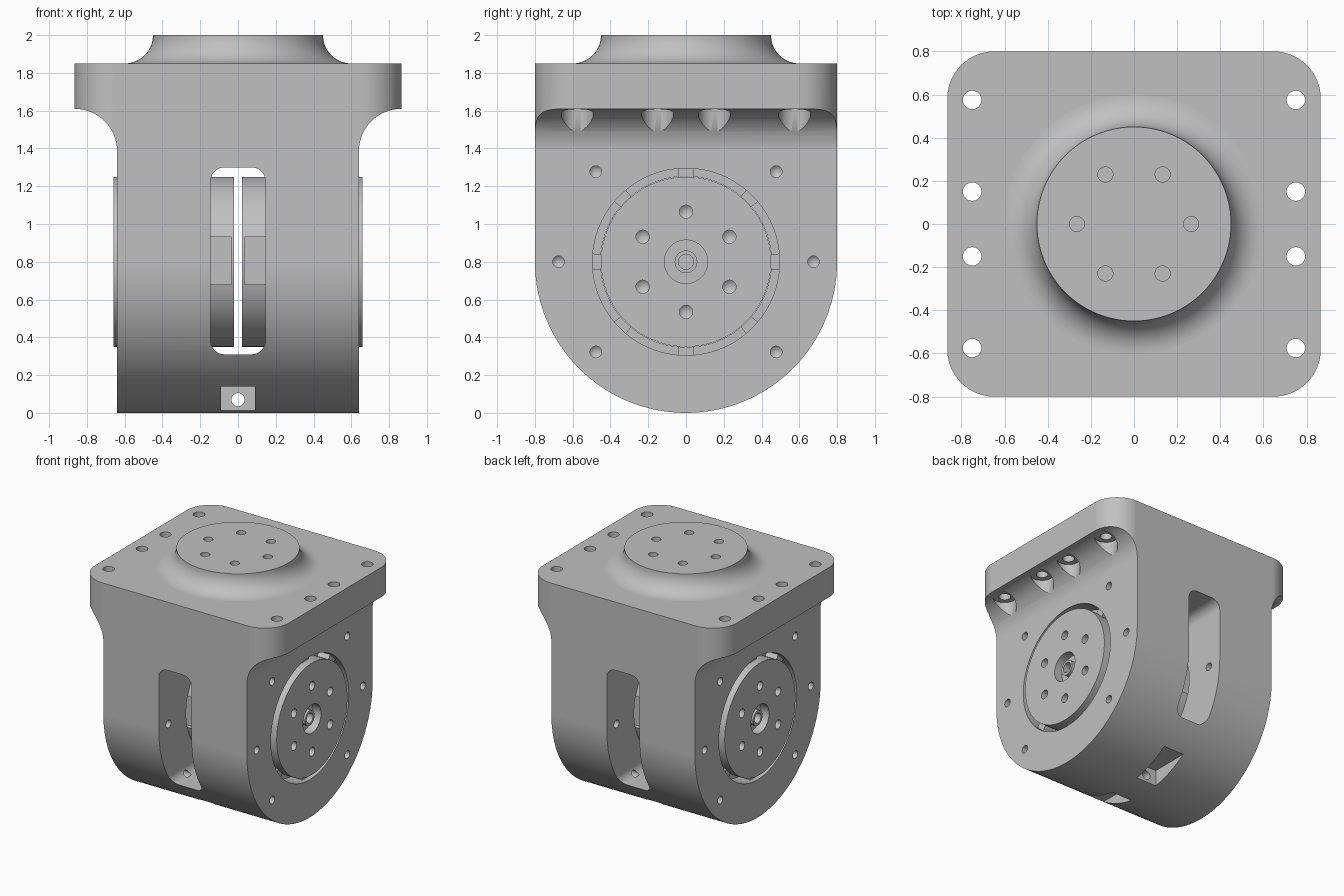
import bpy, bmesh
from math import sin, cos, pi, radians

cube = bpy.data.objects.get("Cube")
if cube:
    bpy.data.objects.remove(cube, do_unlink=True)

grey = bpy.data.materials.new("satin grey")
grey.use_nodes = True
grey.diffuse_color = (0.53, 0.53, 0.53, 1)
bsdf = next(n for n in grey.node_tree.nodes if n.type == 'BSDF_PRINCIPLED')
bsdf.inputs["Base Color"].default_value = grey.diffuse_color
bsdf.inputs["Roughness"].default_value = 0.6

AXIS_Z = 0.8          # height of the side hubs' axis
BORE, HUB_R = 0.495, 0.45


def arc(cu, cv, r, a0, a1, n):
    return [(cu + r * cos(radians(a0 + (a1 - a0) * i / n)),
             cv + r * sin(radians(a0 + (a1 - a0) * i / n))) for i in range(n + 1)]


def circle(cu, cv, r, n=32):
    return arc(cu, cv, r, 0, 360, n)[:-1]


def rect(u0, u1, v0, v1):
    return [(u0, v0), (u1, v0), (u1, v1), (u0, v1)]


def round_rect(u0, u1, v0, v1, r, n=12):
    return (arc(u1 - r, v1 - r, r, 0, 90, n) + arc(u0 + r, v1 - r, r, 90, 180, n)
            + arc(u0 + r, v0 + r, r, 180, 270, n) + arc(u1 - r, v0 + r, r, 270, 360, n))


def make(name, bm):
    bmesh.ops.recalc_face_normals(bm, faces=bm.faces)
    mesh = bpy.data.meshes.new(name)
    bm.to_mesh(mesh)
    bm.free()
    mesh.materials.append(grey)
    ob = bpy.data.objects.new(name, mesh)
    bpy.context.collection.objects.link(ob)
    return ob


def prism(name, pts, axis, lo, hi, tip=0):
    """Extrude a 2D outline along an axis; tip makes a drill point at the far end."""
    place = {'X': lambda u, v, w: (w, u, v),
             'Y': lambda u, v, w: (u, w, v),
             'Z': lambda u, v, w: (u, v, w)}[axis]
    bm = bmesh.new()
    a = [bm.verts.new(place(u, v, lo)) for u, v in pts]
    b = [bm.verts.new(place(u, v, hi)) for u, v in pts]
    n = len(pts)
    bm.faces.new(a)
    for i in range(n):
        bm.faces.new((a[i], a[(i + 1) % n], b[(i + 1) % n], b[i]))
    if tip:
        cu, cv = sum(p[0] for p in pts) / n, sum(p[1] for p in pts) / n
        apex = bm.verts.new(place(cu, cv, hi + tip))
        for i in range(n):
            bm.faces.new((b[i], b[(i + 1) % n], apex))
    else:
        bm.faces.new(b)
    return make(name, bm)


def boolean(ob, cutter, op='DIFFERENCE'):
    mod = ob.modifiers.new("cut", 'BOOLEAN')
    mod.operation, mod.solver, mod.object = op, 'EXACT', cutter
    bpy.context.view_layer.objects.active = ob
    bpy.ops.object.modifier_apply(modifier=mod.name)
    bpy.data.objects.remove(cutter, do_unlink=True)


def cut(ob, *args, **kw):
    boolean(ob, prism("cutter", *args, **kw))


def finish(ob):
    bpy.ops.object.select_all(action='DESELECT')
    ob.select_set(True)
    bpy.context.view_layer.objects.active = ob
    bpy.ops.object.shade_smooth_by_angle(angle=radians(30))
    mod = ob.modifiers.new("weighted normals", 'WEIGHTED_NORMAL')
    mod.keep_sharp = True


# Housing: front profile with filleted flange, trimmed by side and plan outlines
right_edge = [(0.64, -0.2)] + arc(0.865, 1.385, 0.225, 180, 90, 16) + [(0.865, 1.85)]
outline = right_edge + [(-x, z) for x, z in reversed(right_edge)]
housing = prism("housing", outline, 'Y', -1, 1)
side = [(0.8, 2.5), (-0.8, 2.5)] + arc(0, AXIS_Z, 0.8, 180, 360, 64)
boolean(housing, prism("side_trim", side, 'X', -1.2, 1.2), 'INTERSECT')
plan = round_rect(-0.866, 0.866, -0.8005, 0.8005, 0.22, 16)
boolean(housing, prism("plan_trim", plan, 'Z', -0.5, 2.5), 'INTERSECT')

# Hub bore, wide in the middle and stepped at each mouth
cut(housing, circle(0, AXIS_Z, HUB_R + 0.002, 96), 'X', -1, 1)
cut(housing, circle(0, AXIS_Z, BORE - 0.002, 96), 'X', -0.145, 0.145)
for s in (-1, 1):
    cut(housing, circle(0, AXIS_Z, BORE, 96), 'X', s * 0.5, s * 0.8)

# Front and back windows
cut(housing, round_rect(-0.146, 0.146, 0.31, 1.30, 0.075), 'Y', -1, 1)

# Bottom screw pockets and the hole joining them
for s in (-1, 1):
    cut(housing, rect(-0.09, 0.09, -0.1, 0.14), 'Y', s * 0.14, s * 1)
cut(housing, circle(0, 0.07, 0.035, 24), 'Y', -0.5, 0.5)

# Flange bolt holes with counterbores in the fillet
for sx in (-1, 1):
    for y in (-0.575, -0.15, 0.15, 0.575):
        cut(housing, circle(sx * 0.75, y, 0.085), 'Z', 1.2, 1.609)
        cut(housing, circle(sx * 0.75, y, 0.043, 24), 'Z', 1.5, 2)

# Screw holes around each hub, drilled from outside and from the window
for s in (-1, 1):
    for a in (0, 45, 135, 180, 225, 315):
        hole = circle(0.675 * cos(radians(a)), AXIS_Z + 0.675 * sin(radians(a)), 0.031, 20)
        cut(housing, hole, 'X', s * 0.7, s * 0.5, tip=-s * 0.03)
        if a != 45 and a != 135:
            cut(housing, hole, 'X', s * 0.1, s * 0.25, tip=s * 0.03)
finish(housing)

# Output boss: lathed disc with concave foot
profile = [(0.6, 1.84)] + arc(0.6, 2.0, 0.15, 270, 180, 14)
bm = bmesh.new()
N = 96
rings = [[bm.verts.new((r * cos(2 * pi * i / N), r * sin(2 * pi * i / N), z))
          for i in range(N)] for r, z in profile]
for lo, hi in zip(rings, rings[1:]):
    for i in range(N):
        j = (i + 1) % N
        bm.faces.new((lo[i], lo[j], hi[j], hi[i]))
bm.faces.new(rings[0])
bm.faces.new(rings[-1])
boss = make("output_boss", bm)
for k in range(6):
    a = k * pi / 3
    cut(boss, circle(0.265 * cos(a), 0.265 * sin(a), 0.035, 24), 'Z', 1.88, 2.1)
finish(boss)

# Side hubs with bolt holes, centre socket and rim pockets
for s, label in ((1, "left"), (-1, "right")):
    hub = prism(label + "_hub", circle(0, AXIS_Z, HUB_R, 96), 'X', s * 0.02, s * 0.66)
    for k in range(6):
        a = pi / 6 + k * pi / 3
        hole = circle(0.265 * cos(a), AXIS_Z + 0.265 * sin(a), 0.035, 24)
        cut(hub, hole, 'X', s * 0.7, s * 0.54, tip=-s * 0.03)
    cut(hub, circle(0, AXIS_Z, 0.115, 40), 'X', s * 0.7, s * 0.59)
    for f in (-1, 1):
        cut(hub, rect(s * 0.035, s * 0.25, 0.68, 0.93), 'Y', f * 0.40, f * 0.6)
    finish(hub)

    socket = prism(label + "_socket", circle(0, AXIS_Z, 0.06), 'X', s * 0.57, s * 0.64)
    cut(socket, circle(0, AXIS_Z, 0.04), 'X', s * 0.7, s * 0.59)
    finish(socket)

    # Spacer tabs in the groove around the hub
    for k in range(8):
        mid = 45 * k
        tab = (arc(0, AXIS_Z, HUB_R + 0.001, mid - 5, mid + 5, 4)
               + arc(0, AXIS_Z, BORE + 0.004, mid + 5, mid - 5, 4))
        finish(prism(f"{label}_groove_tab_{k + 1}", tab, 'X', s * 0.49, s * 0.6))
